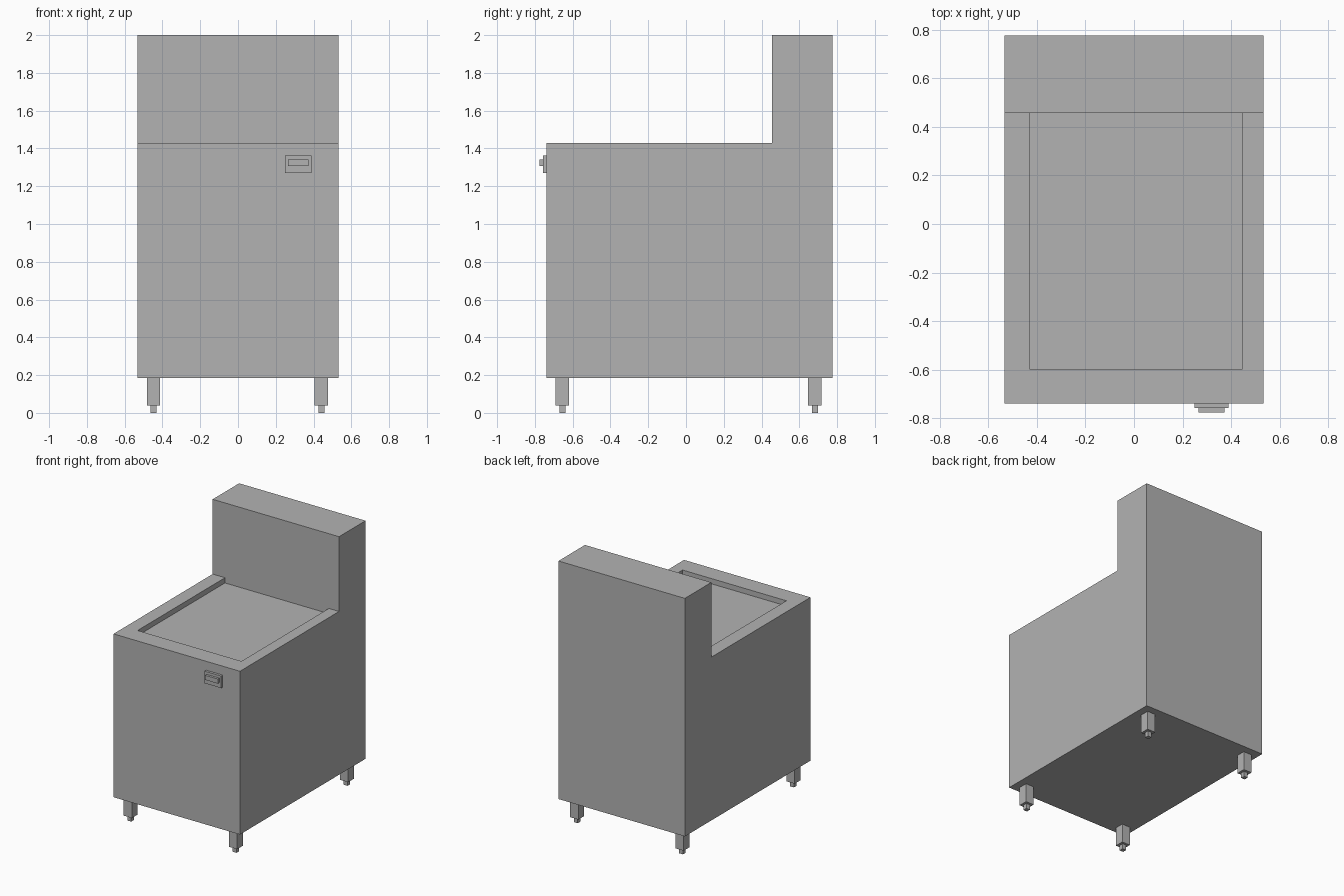
import bpy
import bmesh
from mathutils import Vector

cube = bpy.data.objects.get("Cube")
if cube:
    bpy.data.objects.remove(cube, do_unlink=True)

steel = bpy.data.materials.new("steel grey")
steel.use_nodes = True
steel.diffuse_color = (0.45, 0.45, 0.45, 1)
steel.node_tree.nodes["Principled BSDF"].inputs["Base Color"].default_value = (0.45, 0.45, 0.45, 1)


def finish(name, bm):
    bmesh.ops.recalc_face_normals(bm, faces=bm.faces)
    mesh = bpy.data.meshes.new(name)
    bm.to_mesh(mesh)
    bm.free()
    mesh.materials.append(steel)
    obj = bpy.data.objects.new(name, mesh)
    bpy.context.collection.objects.link(obj)
    return obj


def box(name, low, high):
    low, high = Vector(low), Vector(high)
    bm = bmesh.new()
    bmesh.ops.create_cube(bm, size=1)
    bmesh.ops.scale(bm, vec=high - low, verts=bm.verts)
    bmesh.ops.translate(bm, vec=(low + high) / 2, verts=bm.verts)
    return finish(name, bm)


HALF_W, FRONT, BACK = 0.533, -0.738, 0.775
BASE, DECK, TOP, SPLASH = 0.185, 1.43, 2.0, 0.456

# Cabinet: L-shaped side profile extruded across the width
bm = bmesh.new()
profile = [(FRONT, BASE), (BACK, BASE), (BACK, TOP), (SPLASH, TOP), (SPLASH, DECK), (FRONT, DECK)]
side = bm.faces.new([bm.verts.new((-HALF_W, y, z)) for y, z in profile])
extruded = bmesh.ops.extrude_face_region(bm, geom=[side], use_keep_orig=True)
bmesh.ops.translate(bm, vec=(2 * HALF_W, 0, 0),
                    verts=[v for v in extruded["geom"] if isinstance(v, bmesh.types.BMVert)])
bmesh.ops.recalc_face_normals(bm, faces=bm.faces)


def deck_faces():
    return [f for f in bm.faces if all(abs(v.co.z - DECK) < 1e-4 for v in f.verts)]


# Sunken worktop: score the deck, then push the middle panel down
LEFT, RIGHT, LIP = -0.429, 0.447, -0.597
for point, normal in (((LEFT, 0, 0), (1, 0, 0)), ((RIGHT, 0, 0), (1, 0, 0)), ((0, LIP, 0), (0, 1, 0))):
    faces = deck_faces()
    geom = faces + list({e for f in faces for e in f.edges}) + list({v for f in faces for v in f.verts})
    bmesh.ops.bisect_plane(bm, geom=geom, plane_co=point, plane_no=normal)
panel = [f for f in deck_faces()
         if LEFT < f.calc_center_median().x < RIGHT and f.calc_center_median().y > LIP]
sunk = bmesh.ops.extrude_face_region(bm, geom=panel)
bmesh.ops.translate(bm, vec=(0, 0, -0.04),
                    verts=[v for v in sunk["geom"] if isinstance(v, bmesh.types.BMVert)])
bmesh.ops.delete(bm, geom=[f for f in panel if f.is_valid], context="FACES")
bmesh.ops.dissolve_limit(bm, angle_limit=0.01, verts=bm.verts, edges=bm.edges)
finish("cabinet", bm)

# Control plate and its raised switch
box("control_plate", (0.248, -0.757, 1.27), (0.388, FRONT, 1.362))
box("control_switch", (0.266, -0.775, 1.307), (0.372, -0.757, 1.342))

# Square legs with smaller adjustable feet
for x, x_name in ((-0.447, "right"), (0.441, "left")):
    for y, y_name in ((-0.655, "front"), (0.682, "back")):
        for part, r, low, high in (("leg", 0.035, 0.04, BASE), ("foot", 0.016, 0, 0.04)):
            box(f"{y_name}_{x_name}_{part}", (x - r, y - r, low), (x + r, y + r, high))
